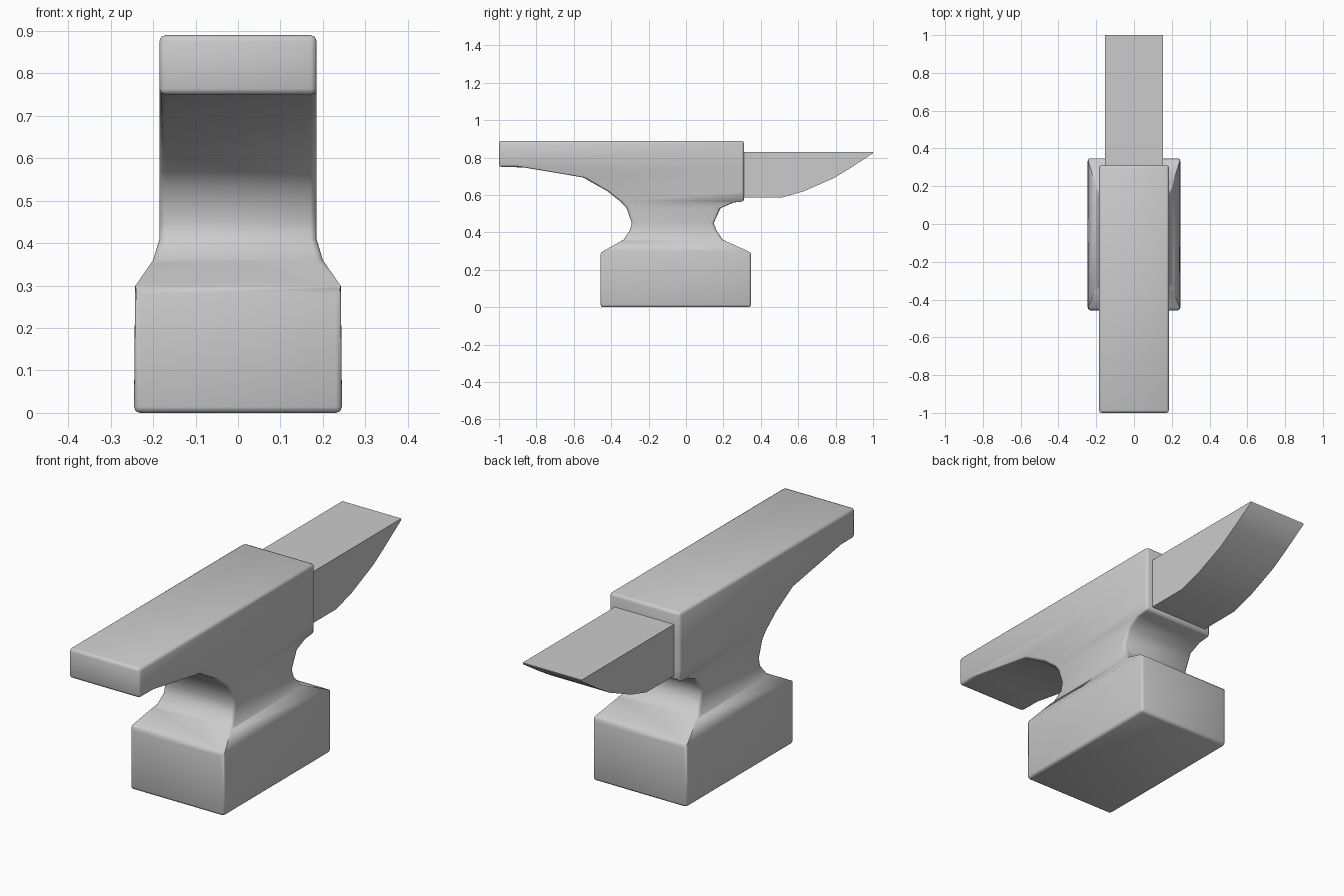
import bpy, bmesh
from math import radians

if "Cube" in bpy.data.objects:
    bpy.data.objects.remove(bpy.data.objects["Cube"])


def loft(name, rows, bevel):
    """Stack rectangles (z, y_min, y_max, half_width) into one solid."""
    bm = bmesh.new()
    rings = [[bm.verts.new(p) for p in ((-w, a, z), (w, a, z), (w, b, z), (-w, b, z))]
             for z, a, b, w in rows]
    for lo, hi in zip(rings, rings[1:]):
        for i in range(4):
            j = (i + 1) % 4
            bm.faces.new((lo[i], lo[j], hi[j], hi[i]))
    bm.faces.new(rings[0][::-1])
    bm.faces.new(rings[-1])
    # merge the coplanar side strips so bevels run cleanly
    bmesh.ops.dissolve_limit(bm, angle_limit=radians(0.5), verts=bm.verts[:], edges=bm.edges[:])
    bmesh.ops.recalc_face_normals(bm, faces=bm.faces[:])
    me = bpy.data.meshes.new(name)
    bm.to_mesh(me)
    bm.free()
    ob = bpy.data.objects.new(name, me)
    bpy.context.collection.objects.link(ob)
    bpy.ops.object.select_all(action='DESELECT')
    ob.select_set(True)
    bpy.context.view_layer.objects.active = ob
    if bevel:
        mod = ob.modifiers.new("edge_rounding", 'BEVEL')
        mod.width = bevel
        mod.segments = 2
        mod.limit_method = 'ANGLE'
        mod.angle_limit = radians(60)
        mod.use_clamp_overlap = False
        bpy.ops.object.modifier_apply(modifier=mod.name)
    bpy.ops.object.shade_smooth_by_angle(angle=radians(50))
    return ob


# Base, waist, heel and face block
W = 0.185
loft("anvil_body", [
    (0.00, -0.457, 0.348, 0.245),
    (0.295, -0.457, 0.348, 0.245),
    (0.36, -0.335, 0.198, 0.20),
    (0.41, -0.300, 0.163, W),
    (0.45, -0.290, 0.148, W),
    (0.53, -0.318, 0.185, W),
    (0.56, -0.345, 0.255, W),
    (0.566, -0.352, 0.311, W),
    (0.62, -0.420, 0.311, W),
    (0.694, -0.550, 0.311, W),
    (0.748, -0.870, 0.311, W),
    (0.7495, -1.0, 0.311, W),
    (0.89, -1.0, 0.311, W),
], 0.014)

# Wedge-shaped horn
loft("anvil_horn", [
    (0.587, 0.29, 0.515, 0.154),
    (0.62, 0.29, 0.63, 0.154),
    (0.69, 0.29, 0.79, 0.154),
    (0.745, 0.29, 0.88, 0.154),
    (0.822, 0.29, 0.998, 0.154),
    (0.83, 0.29, 1.0, 0.154),
], 0)
